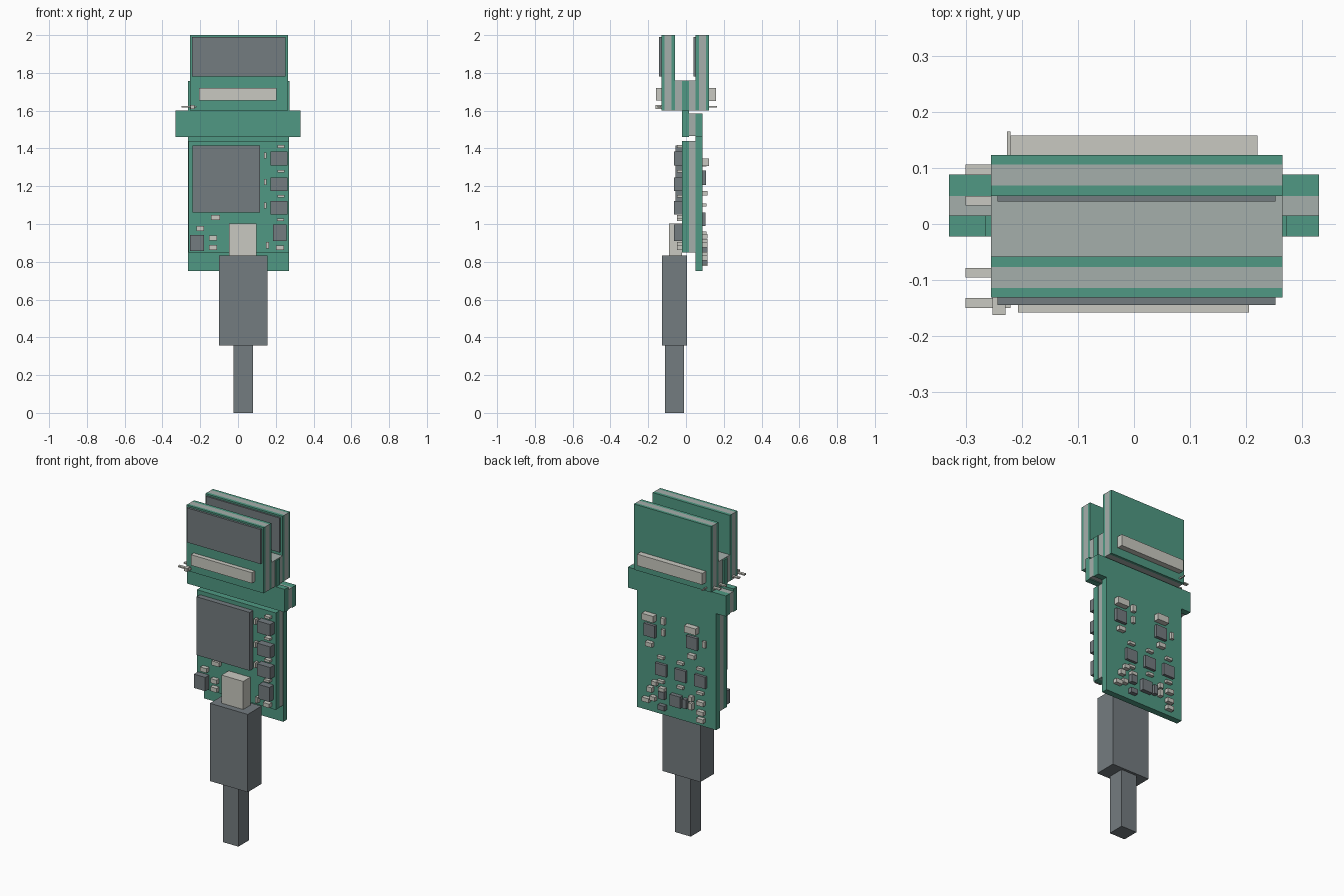
import bpy


def lin(c):
    c /= 255
    return c / 12.92 if c <= 0.04045 else ((c + 0.055) / 1.055) ** 2.4


def material(name, r, g, b):
    m = bpy.data.materials.new(name)
    m.diffuse_color = (lin(r), lin(g), lin(b), 1)
    return m


GREEN = material("board green", 80, 153, 131)
CORE = material("core grey", 165, 175, 171)
DARK = material("dark grey", 116, 124, 128)
LIGHT = material("pale metal", 201, 201, 193)

FACES = [(0, 3, 2, 1), (4, 5, 6, 7), (0, 1, 5, 4),
         (1, 2, 6, 5), (2, 3, 7, 6), (3, 0, 4, 7)]


def box(name, x, y, z, mat):
    """Box from (min, max) ranges on each axis."""
    (x0, x1), (y0, y1), (z0, z1) = x, y, z
    verts = [(a, b, c) for c in (z0, z1)
             for a, b in ((x0, y0), (x1, y0), (x1, y1), (x0, y1))]
    me = bpy.data.meshes.new(name)
    me.from_pydata(verts, [], FACES)
    me.materials.append(mat)
    ob = bpy.data.objects.new(name, me)
    bpy.context.collection.objects.link(ob)
    return ob


def sandwich(name, x, y_cuts, z):
    """Three-layer slab: green skin, grey core, green skin."""
    for i, (part, mat) in enumerate((("front_skin", GREEN), ("core", CORE), ("back_skin", GREEN))):
        box(f"{name}_{part}", x, (y_cuts[i], y_cuts[i + 1]), z, mat)


def chip(name, x, z, w, h, y, mat):
    box(name, (x - w / 2, x + w / 2), y, (z - h / 2, z + h / 2), mat)


# Main circuit board layers
X = (-0.265, 0.27)
box("main_front_board", (-0.262, 0.27), (-0.022, 0.015), (0.85, 1.44), GREEN)
box("main_core", (-0.262, 0.268), (0.015, 0.05), (0.85, 1.44), CORE)
box("main_back_board", X, (0.05, 0.088), (0.75, 1.47), GREEN)

# Wide collar near the top of the board
W = (-0.33, 0.33)
box("collar_front", W, (-0.022, 0.015), (1.46, 1.6), GREEN)
box("collar_core", W, (0.015, 0.05), (1.465, 1.585), CORE)
box("collar_back", W, (0.05, 0.088), (1.46, 1.585), GREEN)

# Centre tab and spacers joining the blades
BX = (-0.255, 0.265)
box("centre_tab", (-0.265, 0.272), (-0.022, 0.015), (1.6, 1.757), GREEN)
box("blade_spacer", BX, (-0.058, 0.05), (1.6, 1.76), CORE)

# Two upright blades with dark pads and contact bars
BZ = (1.6, 2.0)
sandwich("front_blade", BX, (-0.131, -0.114, -0.077, -0.058), BZ)
sandwich("back_blade", BX, (0.05, 0.069, 0.106, 0.123), BZ)
for name, y in (("front_pad", (-0.144, -0.131)), ("back_pad", (0.04, 0.05))):
    box(name, (-0.243, 0.252), y, (1.78, 1.99), DARK)
box("front_contact_bar", (-0.207, 0.205), (-0.158, -0.131), (1.655, 1.72), LIGHT)
box("back_contact_bar", (-0.22, 0.22), (0.123, 0.158), (1.65, 1.72), LIGHT)

# Thin side pins and small parts at the blade foot
for i, (y0, y1) in enumerate(((-0.15, -0.132), (-0.095, -0.078), (0.033, 0.05), (0.087, 0.106))):
    box(f"side_pin_{i}", (-0.3, -0.22), (y0, y1), (1.616, 1.624), LIGHT)
box("pin_block", (-0.252, -0.229), (-0.162, -0.131), (1.61, 1.63), LIGHT)
box("back_pin", (-0.226, -0.22), (0.123, 0.165), (1.616, 1.624), LIGHT)

# Plug and cable
box("socket", (-0.048, 0.098), (-0.09, -0.022), (0.83, 1.003), LIGHT)
box("plug", (-0.1, 0.155), (-0.128, 0.005), (0.358, 0.832), DARK)
box("cable", (-0.025, 0.08), (-0.111, -0.01), (0, 0.358), DARK)

# Front side chips
box("main_chip", (-0.24, 0.117), (-0.055, -0.022), (1.06, 1.415), DARK)
for i, z in enumerate((1.347, 1.211, 1.085)):
    chip(f"driver_chip_{i}", 0.217, z, 0.088, 0.072, (-0.064, -0.022), DARK)
chip("lower_chip", 0.22, 0.954, 0.072, 0.088, (-0.064, -0.022), DARK)
chip("corner_chip", -0.217, 0.9, 0.076, 0.084, (-0.06, -0.022), DARK)

# Front side small components: x, z, width, height
for i, (x, z, w, h) in enumerate((
        (0.228, 1.41, 0.036, 0.014), (0.228, 1.28, 0.036, 0.014),
        (0.228, 1.147, 0.036, 0.014), (0.225, 1.023, 0.036, 0.014),
        (0.145, 1.362, 0.014, 0.032), (0.145, 1.222, 0.014, 0.032),
        (0.145, 1.098, 0.014, 0.032), (0.156, 0.888, 0.014, 0.036),
        (-0.12, 1.035, 0.048, 0.026), (-0.2, 0.977, 0.042, 0.026),
        (-0.132, 0.925, 0.042, 0.026), (-0.132, 0.875, 0.042, 0.026),
        (0.222, 0.875, 0.042, 0.024))):
    chip(f"front_component_{i}", x, z, w, h, (-0.048, -0.022), LIGHT)

# Back side power groups: chip with parts above, below and beside
for i, (x, side) in enumerate(((0.175, 0.085), (-0.11, -0.19))):
    chip(f"power_chip_{i}", x, 1.245, 0.074, 0.075, (0.088, 0.106), DARK)
    chip(f"power_capacitor_{i}", x, 1.328, 0.078, 0.04, (0.088, 0.122), LIGHT)
    chip(f"power_resistor_{i}", x, 1.163, 0.045, 0.026, (0.088, 0.113), LIGHT)
    chip(f"power_side_part_{i}", side, 1.255, 0.02, 0.04, (0.088, 0.104), LIGHT)
chip("power_extra_part", 0.085, 1.325, 0.025, 0.04, (0.088, 0.108), LIGHT)

# Back side row of three chips
for i, x in enumerate((0.1, -0.032, -0.165)):
    chip(f"row_chip_{i}", x, 1.025, 0.074, 0.072, (0.088, 0.104), DARK)
    for j, z in enumerate((1.1, 0.953)):
        chip(f"row_part_{i}_{j}", x, z, 0.042, 0.016, (0.088, 0.108), LIGHT)

# Back side lower cluster: x, z, width, height, material
for i, (x, z, w, h, m) in enumerate((
        (0.17, 0.89, 0.035, 0.03, LIGHT), (0.14, 0.935, 0.035, 0.025, LIGHT),
        (0.197, 0.82, 0.045, 0.025, LIGHT), (0.15, 0.84, 0.035, 0.025, LIGHT),
        (0.09, 0.875, 0.04, 0.045, DARK), (0.09, 0.91, 0.04, 0.02, LIGHT),
        (0.09, 0.8, 0.045, 0.03, DARK), (-0.004, 0.865, 0.07, 0.07, DARK),
        (-0.065, 0.865, 0.025, 0.055, DARK), (-0.105, 0.86, 0.025, 0.04, LIGHT),
        (-0.105, 0.905, 0.025, 0.03, LIGHT), (-0.17, 0.893, 0.045, 0.025, LIGHT),
        (-0.17, 0.835, 0.045, 0.025, LIGHT), (-0.17, 0.79, 0.045, 0.025, LIGHT))):
    chip(f"lower_part_{i}", x, z, w, h, (0.088, 0.113), m)
